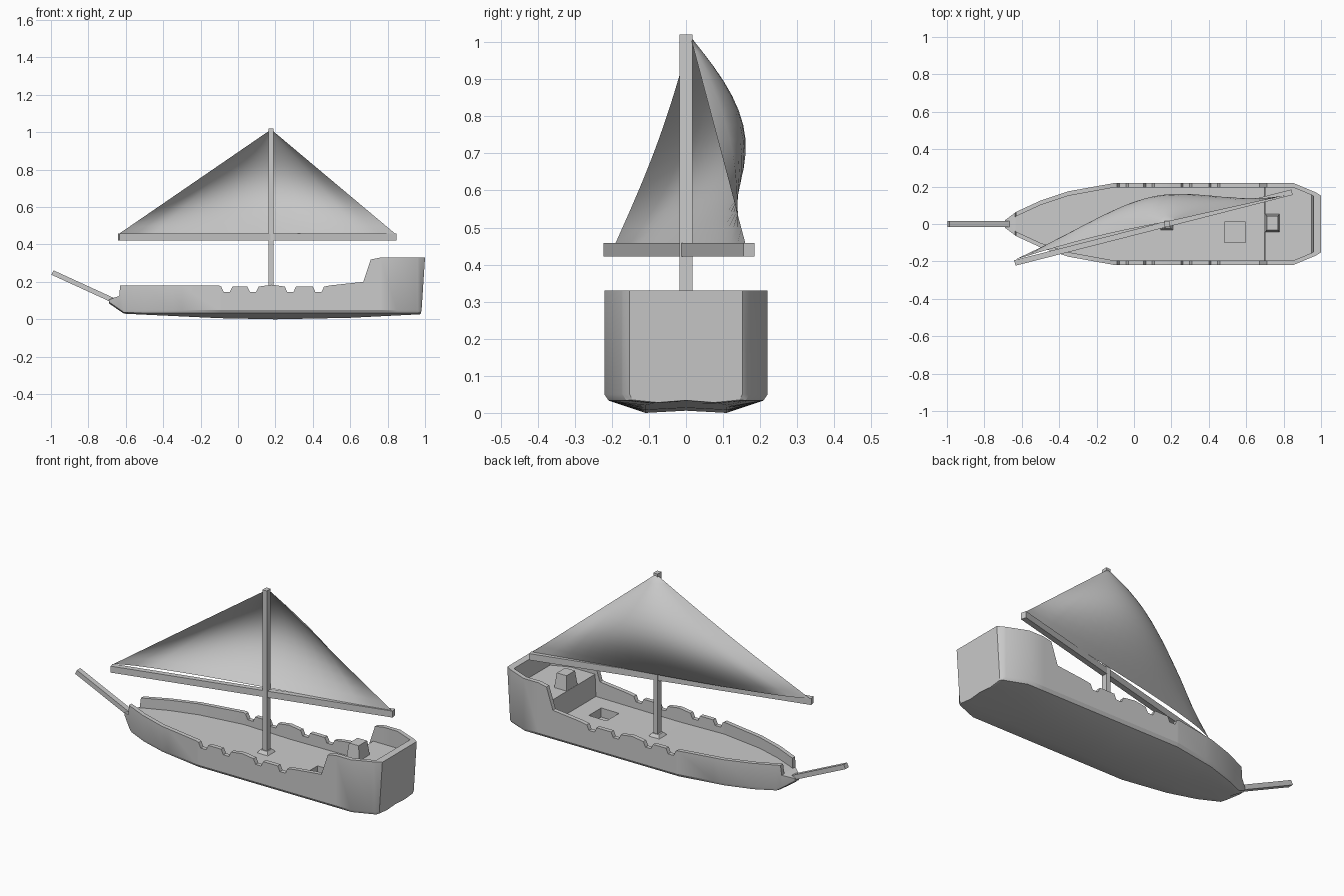
import bpy, bmesh, math
from mathutils import Vector

if "Cube" in bpy.data.objects:
    bpy.data.objects.remove(bpy.data.objects["Cube"])


def lerp(profile, x):
    """Piecewise-linear lookup in a list of (x, value)."""
    for (x0, v0), (x1, v1) in zip(profile, profile[1:]):
        if x <= x1:
            return v0 + (v1 - v0) * (x - x0) / (x1 - x0)
    return profile[-1][1]


def make(name, verts, faces, smooth=None):
    bm = bmesh.new()
    vs = [bm.verts.new(v) for v in verts]
    for f in faces:
        bm.faces.new([vs[i] for i in f])
    bmesh.ops.recalc_face_normals(bm, faces=bm.faces)
    me = bpy.data.meshes.new(name)
    bm.to_mesh(me)
    bm.free()
    ob = bpy.data.objects.new(name, me)
    bpy.context.collection.objects.link(ob)
    if smooth:
        bpy.ops.object.select_all(action='DESELECT')
        ob.select_set(True)
        bpy.context.view_layer.objects.active = ob
        bpy.ops.object.shade_smooth_by_angle(angle=math.radians(smooth))
    return ob


def loft(name, rings, smooth=None):
    n = len(rings[0])
    faces = [list(range(n)), list(range((len(rings) - 1) * n, len(rings) * n))]
    for i in range(len(rings) - 1):
        for j in range(n):
            k = (j + 1) % n
            faces.append([i * n + j, i * n + k, (i + 1) * n + k, (i + 1) * n + j])
    return make(name, [p for r in rings for p in r], faces, smooth)


def beam(name, a, b, w, h, taper=1.0):
    """Square bar from a to b."""
    a, b = Vector(a), Vector(b)
    d = (b - a).normalized()
    ref = Vector((0, 0, 1)) if abs(d.z) < 0.9 else Vector((1, 0, 0))
    s = d.cross(ref).normalized()
    u = s.cross(d)
    return loft(name, [[p + s * sx * w / 2 * t + u * sy * h / 2 * t
                        for sx, sy in ((-1, -1), (1, -1), (1, 1), (-1, 1))]
                       for p, t in ((a, 1.0), (b, taper))])


# Hull profiles along the length
plan = [(-0.69, 0.02), (-0.63, 0.065), (-0.5, 0.125), (-0.35, 0.175), (-0.1, 0.22),
        (0.85, 0.22), (0.97, 0.17), (1.0, 0.152)]
keel = [(-0.69, 0.085), (-0.61, 0.03), (-0.1, 0.006), (0.2, 0.0), (0.6, 0.008), (1.0, 0.028)]
deck = [(-0.69, 0.105), (-0.635, 0.125), (-0.3, 0.118), (0.18, 0.108), (0.695, 0.112),
        (0.7, 0.235), (0.95, 0.235), (0.96, 0.33), (1.0, 0.33)]
rail = [(-0.69, 0.105), (-0.635, 0.125), (-0.63, 0.18), (-0.1, 0.18)]
for c in (-0.06, 0.08, 0.28, 0.43):  # gun ports
    rail += [(c - 0.03, 0.175), (c - 0.017, 0.147), (c + 0.017, 0.147), (c + 0.03, 0.175)]
    if c == 0.08:
        rail.append((0.18, 0.185))
rail += [(0.5, 0.182), (0.67, 0.2), (0.71, 0.32), (0.76, 0.33), (1.0, 0.33)]

# Hull with decks and bulwarks
rings = []
for x in sorted({p[0] for prof in (plan, keel, deck, rail) for p in prof}):
    y, zb, zd, zt = (lerp(p, x) for p in (plan, keel, deck, rail))
    t = min(0.024, 0.4 * y)
    half = [(0, zb + 0.006), (y * 0.5, zb), (y * 0.95, max(0.033, zb + 0.007)),
            (y, max(0.05, zb + 0.014)), (y, zt), (y - t, zt), (y - t, zd), (0, zd)]
    ring = half + [(-a, b) for a, b in half[-2:0:-1]]
    rings.append([(x - (0.03 * max(0, 1 - b / 0.13) if x > 0.99 else 0), a, b) for a, b in ring])
hull = loft("hull", rings, 30)

# Deck hatch opening
hatch = beam("hatch_cutter", (0.54, -0.045, 0.06), (0.54, -0.045, 0.17), 0.11, 0.11)
hatch.hide_render = True
hatch.hide_viewport = True
cut = hull.modifiers.new("hatch", 'BOOLEAN')
cut.operation = 'DIFFERENCE'
cut.object = hatch

# Helm box on the raised stern deck
beam("helm_box", (0.74, 0.005, 0.22), (0.74, 0.005, 0.315), 0.10, 0.08, 0.75)

# Spars
beam("mast_foot", (0.175, 0, 0.095), (0.175, 0, 0.125), 0.085, 0.085, 0.5)
beam("mast", (0.177, 0, 0.09), (0.177, 0, 1.02), 0.034, 0.026)
beam("yard", (-0.637, -0.208, 0.44), (0.845, 0.17, 0.44), 0.03, 0.036)
beam("bowsprit", (-0.66, 0, 0.098), (-0.992, 0, 0.25), 0.03, 0.026)

# Billowing triangular sail, its foot loose from the yard towards the bow
A, B, C = Vector((0.177, 0.012, 1.015)), Vector((-0.635, -0.19, 0.458)), Vector((0.84, 0.16, 0.458))
N, M = 16, 14
verts, faces = [], []
for i in range(M):
    v = i / M
    for j in range(N + 1):
        u = j / N
        p = B.lerp(C, u).lerp(A, v)
        belly = max(0, math.sin(math.pi * u ** 0.85)) ** 0.7
        loose = 0.1 * (1 - u)
        p.y += 0.15 * belly * math.sin(math.pi * (loose + (1 - loose) * v))
        p.y += 0.015 * (1 - u) * math.sin(math.pi * v)
        verts.append(p)
verts.append(A)
for i in range(M):
    for j in range(N):
        a = i * (N + 1) + j
        if i < M - 1:
            faces.append([a, a + 1, a + N + 2, a + N + 1])
        else:
            faces.append([a, a + 1, len(verts) - 1])
make("sail", verts, faces, 60)
